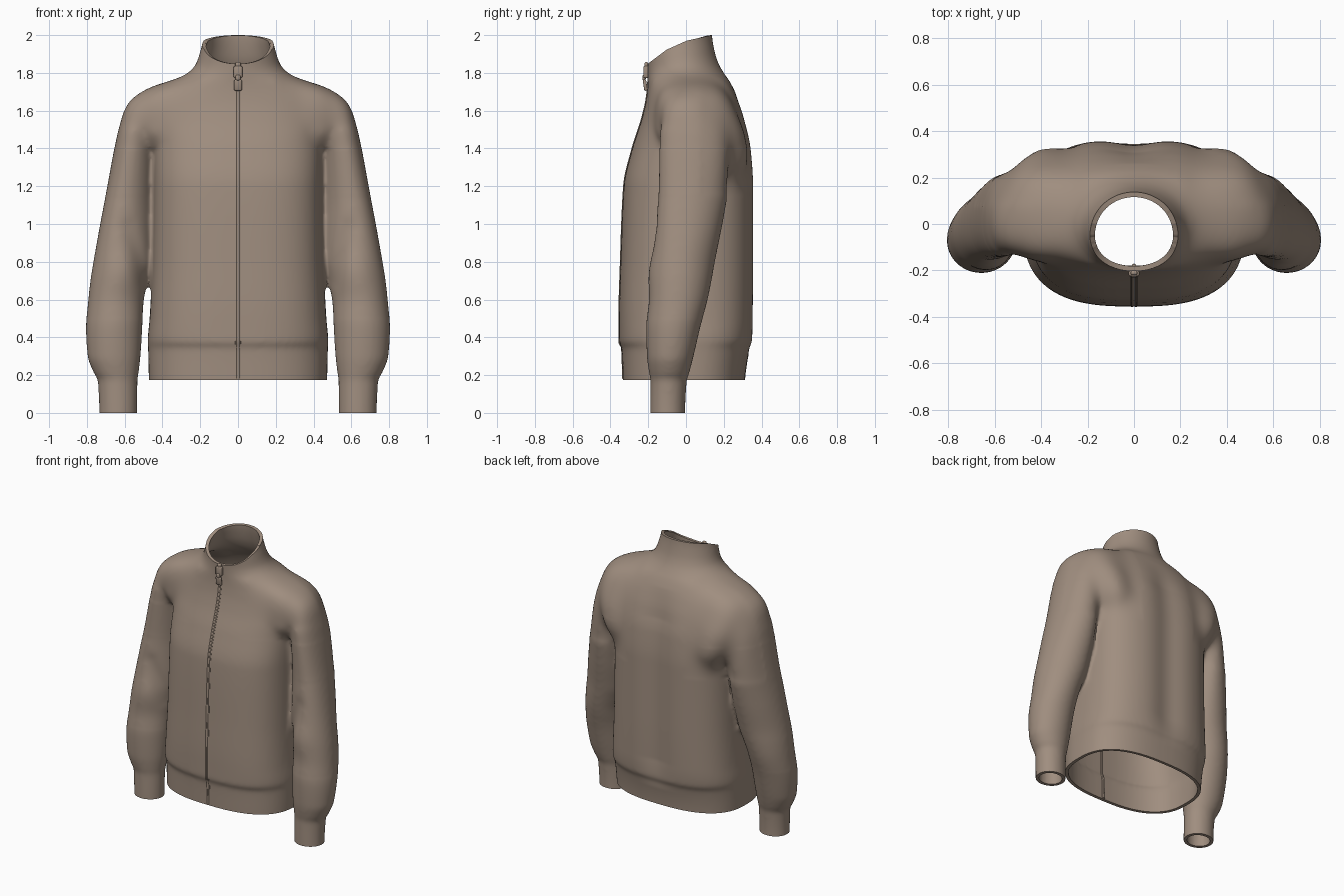
import bpy, bmesh, math
from mathutils import Vector

if "Cube" in bpy.data.objects:
    bpy.data.objects.remove(bpy.data.objects["Cube"])

fabric = bpy.data.materials.new("warm_taupe_fabric")
fabric.diffuse_color = (0.35, 0.27, 0.213, 1)
fabric.use_nodes = True
fabric.node_tree.nodes["Principled BSDF"].inputs["Base Color"].default_value = fabric.diffuse_color


def curve_at(rows, z):
    """Monotone cubic interpolation of profile rows (z first) at height z."""
    i = max(0, min(len(rows) - 2, sum(1 for r in rows if r[0] <= z) - 1))

    def secant(k, c):
        return (rows[k + 1][c] - rows[k][c]) / (rows[k + 1][0] - rows[k][0])

    def slope(k, c):
        if k == 0 or k == len(rows) - 1:
            return secant(min(k, len(rows) - 2), c)
        a, b = secant(k - 1, c), secant(k, c)
        return 2 * a * b / (a + b) if a * b > 0 else 0.0

    h = rows[i + 1][0] - rows[i][0]
    t = (z - rows[i][0]) / h
    out = []
    for c in range(1, len(rows[0])):
        p, q = rows[i][c], rows[i + 1][c]
        out.append((2*t**3 - 3*t*t + 1) * p + (t**3 - 2*t*t + t) * h * slope(i, c)
                   + (3*t*t - 2*t**3) * q + (t**3 - t*t) * h * slope(i + 1, c))
    return out


def loft(bm, rows, sign=1, skew=0, steps=170, seg=72):
    """Closed tube; rows are (z, x_in, x_out, y_front, y_back, exponent)."""
    rings = []
    for k in range(steps + 1):
        z = rows[0][0] + (rows[-1][0] - rows[0][0]) * k / steps
        xi, xo, yf, yb, n = curve_at(rows, z)
        lean = skew * max(0, min(1, (z - .5) / .6))
        ring = []
        for j in range(seg):
            a = 2 * math.pi * j / seg
            c, s = math.cos(a), math.sin(a)
            dx = (xo - xi) / 2 * math.copysign(abs(c) ** (2 / n), c)
            y = (yf + yb) / 2 + (yb - yf) / 2 * math.copysign(abs(s) ** (2 / n), s)
            ring.append(bm.verts.new((sign * ((xi + xo) / 2 + dx), y - lean * dx, z)))
        rings.append(ring)
    for a, b in zip(rings, rings[1:]):
        for j in range(seg):
            m = (j + 1) % seg
            bm.faces.new((a[j], a[m], b[m], b[j]))
    bm.faces.new(rings[0])
    bm.faces.new(rings[-1])


def activate(ob):
    bpy.ops.object.select_all(action='DESELECT')
    ob.select_set(True)
    bpy.context.view_layer.objects.active = ob


def finish(ob, angle=40):
    ob.data.materials.clear()
    ob.data.materials.append(fabric)
    activate(ob)
    bpy.ops.object.shade_smooth_by_angle(angle=math.radians(angle))


# Profiles: torso with hem band and collar, shoulder yoke, sleeve with cuff
torso_half = [
    (0.10, .468, -.333, .308, 2.6), (0.18, .472, -.335, .313, 2.6),
    (0.345, .476, -.341, .340, 2.6), (0.375, .478, -.355, .355, 2.7),
    (0.50, .468, -.355, .362, 2.8), (0.80, .454, -.347, .365, 2.8),
    (1.20, .448, -.330, .365, 2.8), (1.40, .45, -.285, .352, 2.7),
    (1.55, .475, -.237, .318, 2.5), (1.65, .49, -.213, .282, 2.3),
    (1.72, .44, -.204, .25, 2.15), (1.76, .36, -.202, .228, 2.1),
    (1.79, .28, -.202, .207, 2.05), (1.84, .227, -.203, .177, 2.0),
    (1.90, .204, -.206, .155, 2.0), (2.00, .182, -.206, .138, 2.0),
    (2.15, .176, -.206, .132, 2.0)]
torso = [(z, -r, r, f, b, n) for z, r, f, b, n in torso_half]
yoke = [
    (1.20, .32, .40, .08, .27, 2.2), (1.35, .22, .50, -.08, .335, 2.2),
    (1.50, .20, .565, -.165, .31, 2.2), (1.60, .20, .575, -.165, .268, 2.2),
    (1.68, .20, .54, -.15, .228, 2.2), (1.72, .20, .48, -.13, .195, 2.2),
    (1.75, .20, .40, -.09, .15, 2.2)]
sleeve = [
    (-0.08, .533, .735, -.19, -.004, 2), (0.00, .533, .735, -.19, -.004, 2),
    (0.17, .532, .742, -.188, .004, 2), (0.215, .526, .765, -.196, .018, 2),
    (0.30, .516, .796, -.207, .04, 2), (0.45, .507, .805, -.211, .075, 2),
    (0.60, .498, .793, -.195, .115, 2), (0.70, .475, .782, -.187, .135, 2),
    (0.80, .452, .766, -.178, .152, 2),
    (1.00, .445, .730, -.155, .19, 2.1), (1.20, .44, .692, -.14, .22, 2.1),
    (1.40, .435, .655, -.138, .228, 2.1), (1.50, .42, .634, -.135, .22, 2.1),
    (1.60, .37, .610, -.125, .19, 2.1), (1.66, .36, .575, -.105, .165, 2.1),
    (1.71, .36, .50, -.06, .12, 2)]

# Jacket shell: fuse torso, yoke and sleeves into one smooth skin
bm = bmesh.new()
loft(bm, torso)
for side in (1, -1):
    loft(bm, sleeve, side, skew=.28)
    loft(bm, yoke, side, steps=60)
bmesh.ops.recalc_face_normals(bm, faces=bm.faces)
me = bpy.data.meshes.new("jacket_shell")
bm.to_mesh(me)
bm.free()
jacket = bpy.data.objects.new("jacket_shell", me)
bpy.context.collection.objects.link(jacket)
activate(jacket)
mod = jacket.modifiers.new("fuse", 'REMESH')
mod.mode = 'VOXEL'
mod.voxel_size = 0.0125
bpy.ops.object.modifier_apply(modifier=mod.name)

bm = bmesh.new()
bm.from_mesh(jacket.data)


def relax(test, times):
    vs = [v for v in bm.verts if test(v.co)]
    for _ in range(times):
        bmesh.ops.smooth_vert(bm, verts=vs, factor=0.5, use_axis_x=True,
                              use_axis_y=True, use_axis_z=True)


relax(lambda c: True, 4)
relax(lambda c: 1.5 < c.z < 1.8 and abs(c.x) > .22, 50)
relax(lambda c: 1.15 < c.z < 1.8 and abs(c.x) > .22 and c.y > .08, 60)
relax(lambda c: 1.4 < c.z < 1.8 and abs(c.x) > .2, 12)

# Spine hollow and elbow folds
fold_a, fold_b = Vector((.58, .98)), Vector((.48, .70))
for v in bm.verts:
    c = v.co
    if c.y > .1 and .3 < c.z < 1.7:
        c.y -= .025 * math.exp(-(c.x / .11) ** 2) * min(1, (c.z - .3) / .2, (1.7 - c.z) / .2)
    if -.24 < c.y < -.02 and abs(c.x) > .46 and .5 < c.z < 1.15:
        p = Vector((abs(c.x), c.z))
        d = fold_b - fold_a
        t = max(0, min(1, (p - fold_a).dot(d) / d.length_squared))
        c.y += .034 * (.3 + .7 * t) * math.exp(-((p - fold_a - d * t).length / .045) ** 2)
        c.y -= .014 * math.exp(-((p - Vector((.62, .74))).length / .1) ** 2)
relax(lambda c: .5 < c.z < 1.15 and abs(c.x) > .45, 5)


def cut(faces, co, no, clear):
    geom = set(faces)
    for f in faces:
        geom.update(f.edges)
        geom.update(f.verts)
    bmesh.ops.bisect_plane(bm, geom=list(geom), plane_co=co, plane_no=no,
                           clear_outer=clear)


# Open the cuffs, the curved sloping collar and the hem
cut(list(bm.faces), (0, 0, 0), (0, 0, -1), True)
for y, z, rise in ((-.2, 1.85, .75), (-.06, 1.942, .45), (.06, 1.983, .22)):
    cut(list(bm.faces), (0, y, z), Vector((0, -rise, 1)).normalized(), True)
is_hem = lambda f: abs(f.calc_center_median().x) < .503 and f.calc_center_median().z < .3
cut([f for f in bm.faces if is_hem(f)], (0, 0, .175), (0, 0, -1), False)
bmesh.ops.delete(bm, geom=[f for f in bm.faces if is_hem(f)
                           and f.calc_center_median().z < .175], context='FACES')
bmesh.ops.recalc_face_normals(bm, faces=bm.faces)
bm.to_mesh(jacket.data)
bm.free()

# Cloth thickness
mod = jacket.modifiers.new("cloth_thickness", 'SOLIDIFY')
mod.thickness = 0.022
mod.offset = -1
bpy.ops.object.modifier_apply(modifier=mod.name)
finish(jacket, 50)


# Zip: paired edges outside and a tape inside, following the chest profile
def zip_strip(name, x, dy, radius):
    cu = bpy.data.curves.new(name, 'CURVE')
    cu.dimensions = '3D'
    cu.bevel_depth = radius
    cu.bevel_resolution = 2
    cu.use_fill_caps = True
    sp = cu.splines.new('POLY')
    sp.points.add(79)
    for k, p in enumerate(sp.points):
        z = .182 + (1.835 - .182) * k / 79
        p.co = (x, curve_at(torso, z)[2] + dy, z, 1)
    ob = bpy.data.objects.new(name, cu)
    bpy.context.collection.objects.link(ob)
    activate(ob)
    bpy.ops.object.convert(target='MESH')
    finish(bpy.context.object)


zip_strip("zip_edge_left", .0085, .0045, .0075)
zip_strip("zip_edge_right", -.0085, .0045, .0075)
zip_strip("zip_tape_inside", 0, .022, .01)


# Zip slider and pull tab
def block(name, loc, size, tilt=0):
    bpy.ops.mesh.primitive_cube_add(size=1, location=loc)
    ob = bpy.context.object
    ob.name = name
    ob.scale = size
    ob.rotation_euler.x = tilt
    bpy.ops.object.transform_apply(location=False, rotation=False, scale=True)
    mod = ob.modifiers.new("round", 'BEVEL')
    mod.width = 0.008
    mod.segments = 3
    bpy.ops.object.modifier_apply(modifier=mod.name)
    finish(ob)


block("zip_slider", (0, -.212, 1.805), (.046, .026, .065))
block("zip_slider_top", (0, -.210, 1.842), (.028, .02, .03))
block("zip_pull_link", (0, -.222, 1.775), (.026, .018, .03))
block("zip_pull_tab", (0, -.216, 1.735), (.042, .018, .06), .15)
